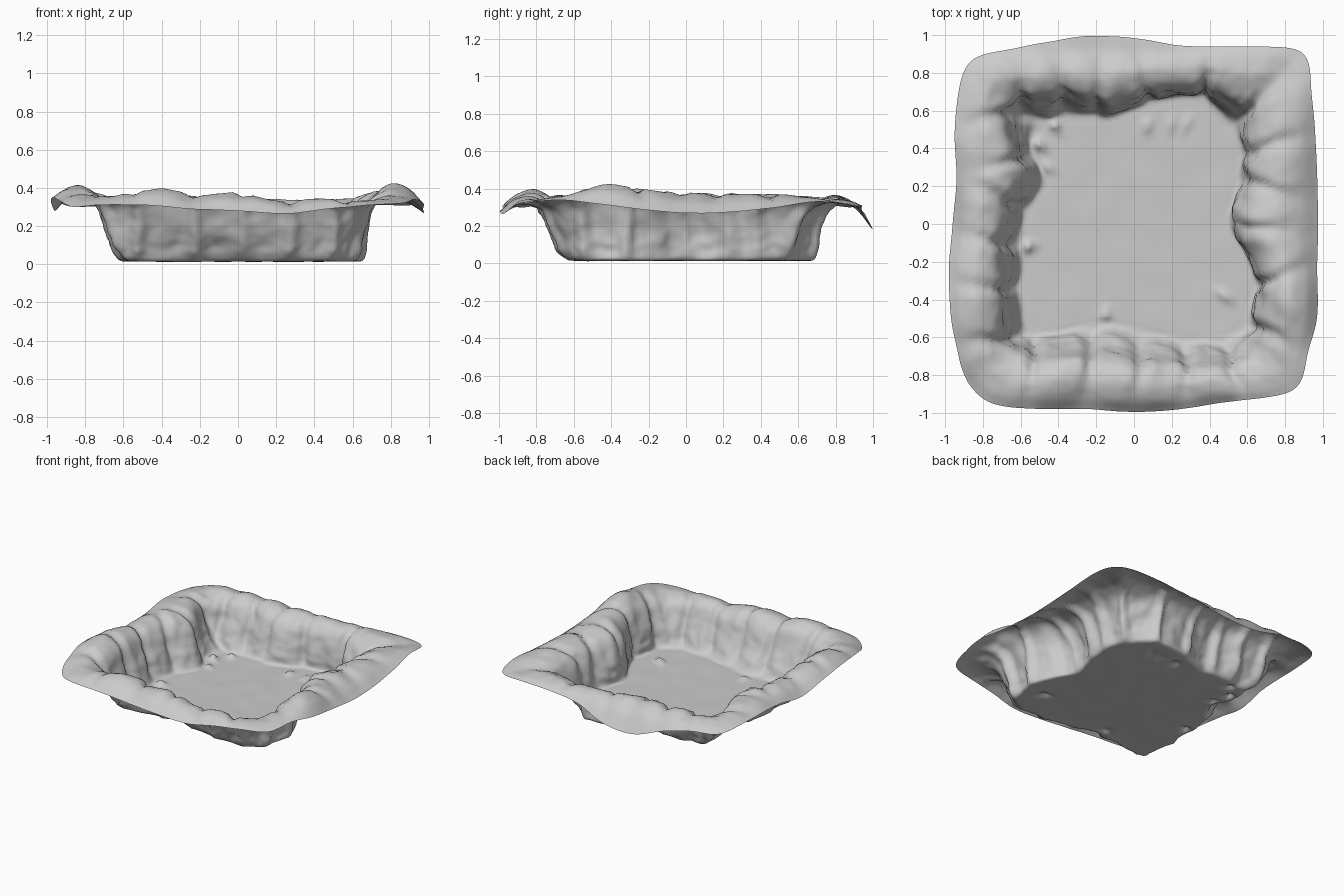
import bpy, bmesh, math
from mathutils import Vector, noise

if "Cube" in bpy.data.objects:
    bpy.data.objects.remove(bpy.data.objects["Cube"])

# Plan readings: 8 stations per side, counterclockwise from the front-left corner.
# Distances are square radii from the centre; heights are z.
BASE = [.62, .60, .56, .55, .57, .61, .63, .63,  .63, .63, .65, .59, .50, .54, .56, .57,
        .57, .61, .68, .67, .62, .57, .58, .57,  .58, .56, .49, .54, .60, .60, .61, .61]
WALL = [.70, .68, .67, .67, .69, .72, .73, .72,  .69, .66, .67, .62, .52, .57, .59, .60,
        .64, .66, .71, .70, .66, .62, .66, .66,  .69, .66, .57, .62, .67, .68, .68, .69]
CREST = [.35, .36, .395, .36, .375, .33, .34, .33,  .34, .38, .42, .39, .38, .37, .37, .36,
         .34, .34, .34, .34, .35, .36, .36, .36,  .35, .36, .37, .38, .37, .39, .41, .38]
RIM = [.94, .97, .98, .98, .995, .98, .945, .93,  .94, .93, .97, .97, .975, .97, .96, .95,
       .98, .95, .94, .945, .985, .995, .96, .93,  .94, .94, .95, .94, .96, .98, .97, .94]
RIM_Z = [.30, .31, .31, .29, .28, .265, .29, .31,  .32, .34, .32, .29, .27, .275, .30, .33,
         .31, .31, .30, .27, .20, .19, .26, .30,  .30, .32, .33, .31, .28, .33, .35, .33]
PEBBLES = [(.48, -.38, .05), (-.5, .42, .05), (.2, .53, .03), (.07, .52, .04), (.28, .53, .03),
           (-.15, -.48, .03), (-.56, -.12, .05), (-.42, .52, .04), (-.45, .3, .03)]
# Rock centres in plan
ROCKS = [(-.7, -.75), (-.38, -.78), (-.1, -.8), (.15, -.82), (.4, -.82), (.65, -.72),
         (.78, -.47), (.66, -.12), (.68, .08), (.76, .29), (.70, .52), (.52, .69), (.22, .76),
         (-.09, .7), (-.28, .74), (-.48, .72), (-.72, .7), (-.68, .45), (-.62, .22),
         (-.72, .02), (-.74, -.2), (-.74, -.46)]
N = 256


def spline(a, b, c, d, f):
    return b + .5 * f * (c - a + f * (2*a - 5*b + 4*c - d + f * (3*(b - c) + d - a)))


def around(table, u):
    i, f = int(u), u - int(u)
    return spline(*[table[(i + k) % 32] for k in (-1, 0, 1, 2)], f)


def direction(u):
    """Point on a unit square with rounded corners."""
    side, t = int(u // 8), (u % 8) / 4 - 1
    x, y = t, -1
    for _ in range(side % 4):
        x, y = -y, x
    k = (1 + abs(t) ** 8) ** (-1 / 8)
    return x * k, y * k


def section(u):
    """Profile from the floor edge, up the wall, over the crest and down to the rim."""
    b, w, c, r, rz = [around(t, u) for t in (BASE, WALL, CREST, RIM, RIM_Z)]
    pts = [(b - .06, .015), (b, .022), (b + (w-b)*.5, .09), (w, .19), (w + (r-w)*.17, .19 + (c-.19)*.68),
           (w + (r-w)*.47, c - .008), (w + (r-w)*.77, rz + (c-rz)*.65), (r, rz)]
    ext = [pts[0]] + pts + [(2*r - pts[-2][0], 2*rz - pts[-2][1])]
    out = []
    for i in range(7):
        for k in range(6):
            out.append(tuple(spline(*[ext[i + j][a] for j in range(4)], k / 6) for a in (0, 1)))
    return out + [pts[-1]]


# Open rocky sheet: concentric floor rings followed by wall rings
bm = bmesh.new()
rings = []
FLOOR = 16
sections = [section(32 * i / N) for i in range(N)]
for j in range(FLOOR + 43):
    ring = []
    for i in range(N):
        x, y = direction(32 * i / N)
        if j < FLOOR:
            d, z = sections[i][0][0] * (j + 1) / (FLOOR + 1), .015
        else:
            d, z = sections[i][j - FLOOR]
        ring.append(bm.verts.new((x * d, y * d, z)))
    rings.append(ring)
centre = bm.verts.new((0, 0, .015))
for i in range(N):
    k = (i + 1) % N
    bm.faces.new((centre, rings[0][i], rings[0][k]))
    for a, b in zip(rings, rings[1:]):
        bm.faces.new((a[i], b[i], b[k], a[k]))
bm.normal_update()

# Rocks parted by creases on the wall, fading toward floor and rim; pebbles on the floor
moves = {}
for j, ring in enumerate(rings):
    s = max(0, (j - FLOOR) / 42)
    weight = min(1, max(0, s - .1) * 6) * min(1, .05 + (1 - s) * 2)
    for v in ring:
        p = v.co
        q = p + noise.noise_vector(p * 5) * .03
        f = sorted(math.hypot(q.x - x, q.y - y) for x, y in ROCKS)
        crease = min(1, (f[1] - f[0]) / .09)
        relief = weight * (.038 * (crease - .65) + .012 * noise.noise(p * 9) + .006 * noise.noise(p * 22))
        move = v.normal * relief
        if s < .25:
            move.z += .004 * noise.noise(p * 6)
            for px, py, h in PEBBLES:
                move.z += h * .7 * math.exp(-((p.x - px)**2 + (p.y - py)**2) / .0008)
        moves[v] = move
for v, move in moves.items():
    v.co += move
    v.co.z = max(v.co.z, 0.005)

mesh = bpy.data.meshes.new("rocky_pit")
bm.to_mesh(mesh)
bm.free()
pit = bpy.data.objects.new("rocky_pit", mesh)
bpy.context.collection.objects.link(pit)
for poly in mesh.polygons:
    poly.use_smooth = True
